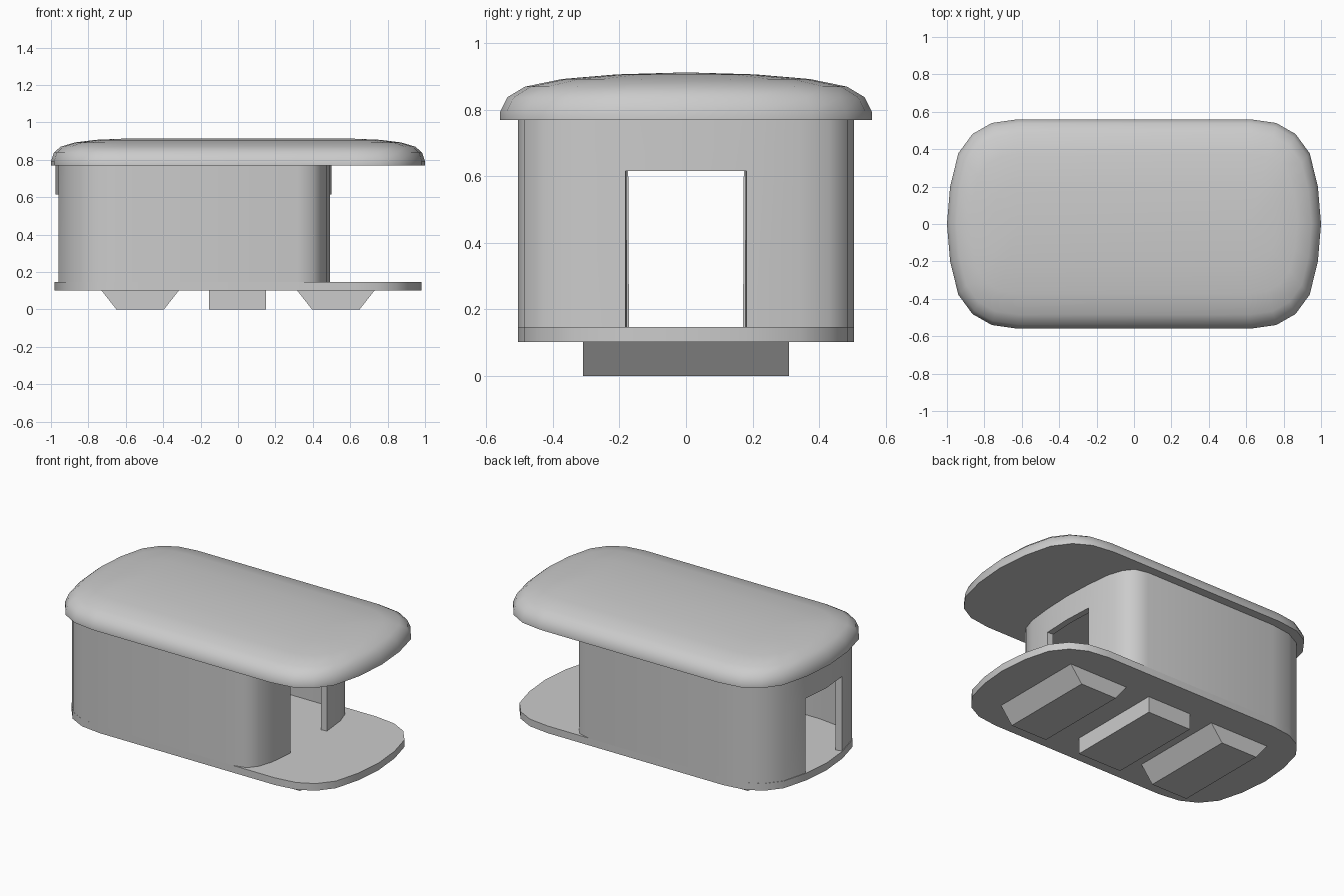
import bpy, bmesh
from mathutils import Vector

if "Cube" in bpy.data.objects:
    bpy.data.objects.remove(bpy.data.objects["Cube"])

# Rounded end: (x, y) from the tip to the start of the straight side, unit-sized
END = [(1, 0), (0.955, 0.36), (0.84, 0.675), (0.64, 0.86), (0.37, 0.964), (0, 1)]


def end_points(x0, dx, dy):
    return [(x0 + dx * x, dy * y) for x, y in END]


def outline(front, rear):
    """Closed counter-clockwise loop from half profiles of both ends."""
    return (front + [(-x, y) for x, y in reversed(rear)]
            + [(-x, -y) for x, y in rear[1:]]
            + [(x, -y) for x, y in reversed(front[1:])])


def build(name, rings, cap_top=True, cap_bottom=True, skip=None, angle=None, thickness=0):
    """Loft closed rings of points into a mesh object."""
    bm = bmesh.new()
    vs = [[bm.verts.new(p) for p in ring] for ring in rings]
    for k, (a, b) in enumerate(zip(vs, vs[1:])):
        for i in range(len(a)):
            j = (i + 1) % len(a)
            if not (skip and skip(k, a[i].co, a[j].co)):
                bm.faces.new((a[i], a[j], b[j], b[i]))
    if cap_bottom:
        bm.faces.new(vs[0][::-1])
    if cap_top:
        bm.faces.new(vs[-1])
    bmesh.ops.remove_doubles(bm, verts=bm.verts, dist=1e-5)
    me = bpy.data.meshes.new(name)
    bm.to_mesh(me)
    bm.free()
    ob = bpy.data.objects.new(name, me)
    bpy.context.collection.objects.link(ob)
    bpy.ops.object.select_all(action='DESELECT')
    bpy.context.view_layer.objects.active = ob
    ob.select_set(True)
    if thickness:
        mod = ob.modifiers.new("thickness", 'SOLIDIFY')
        mod.thickness = thickness
        mod.offset = -1
        bpy.ops.object.modifier_apply(modifier=mod.name)
    if angle:
        bpy.ops.object.shade_smooth_by_angle(angle=angle)
    return ob


def at(loop, z):
    return [Vector((x, y, z)) for x, y in loop]


# Floor plate
plate_end = end_points(0.61, 0.37, 0.505)
plate = outline(plate_end, plate_end)
build("floor_plate", [at(plate, 0.102), at(plate, 0.147)], angle=0.75)

# Cabin walls with a doorway at each end
wall_front = [(0.5, 0), (0.492, 0.182), (0.475, 0.34), (0.445, 0.43), (0.40, 0.485), (0.32, 0.505)]
wall = outline(wall_front, end_points(0.61, 0.366, 0.505))
build("cabin_walls", [at(wall, z) for z in (0.146, 0.616, 0.771)],
      cap_top=False, cap_bottom=False, angle=0.75, thickness=0.04,
      skip=lambda k, a, b: k == 0 and abs(a.y) < 0.19 and abs(b.y) < 0.19)

# Domed roof: rings shrink toward a ridge line
DOME = [(1, 0.77), (1, 0.793), (0.96, 0.838), (0.865, 0.87),
        (0.665, 0.893), (0.37, 0.907), (0, 0.913)]
rings = []
for s, z in DOME:
    e = end_points(0.62, 0.38 * s, 0.56 * s)
    rings.append(at(outline(e, e), z))
build("roof", rings, cap_top=False, angle=0.85)

# Three feet: tapered at the ends, plain block in the middle
for name, x, bottom, top in (("rear_foot", -0.523, 0.127, 0.208),
                             ("middle_foot", -0.003, 0.153, 0.153),
                             ("front_foot", 0.523, 0.127, 0.208)):
    build(name, [at([(x - w, -0.31), (x + w, -0.31), (x + w, 0.31), (x - w, 0.31)], z)
                 for w, z in ((bottom, 0), (top, 0.103))])
